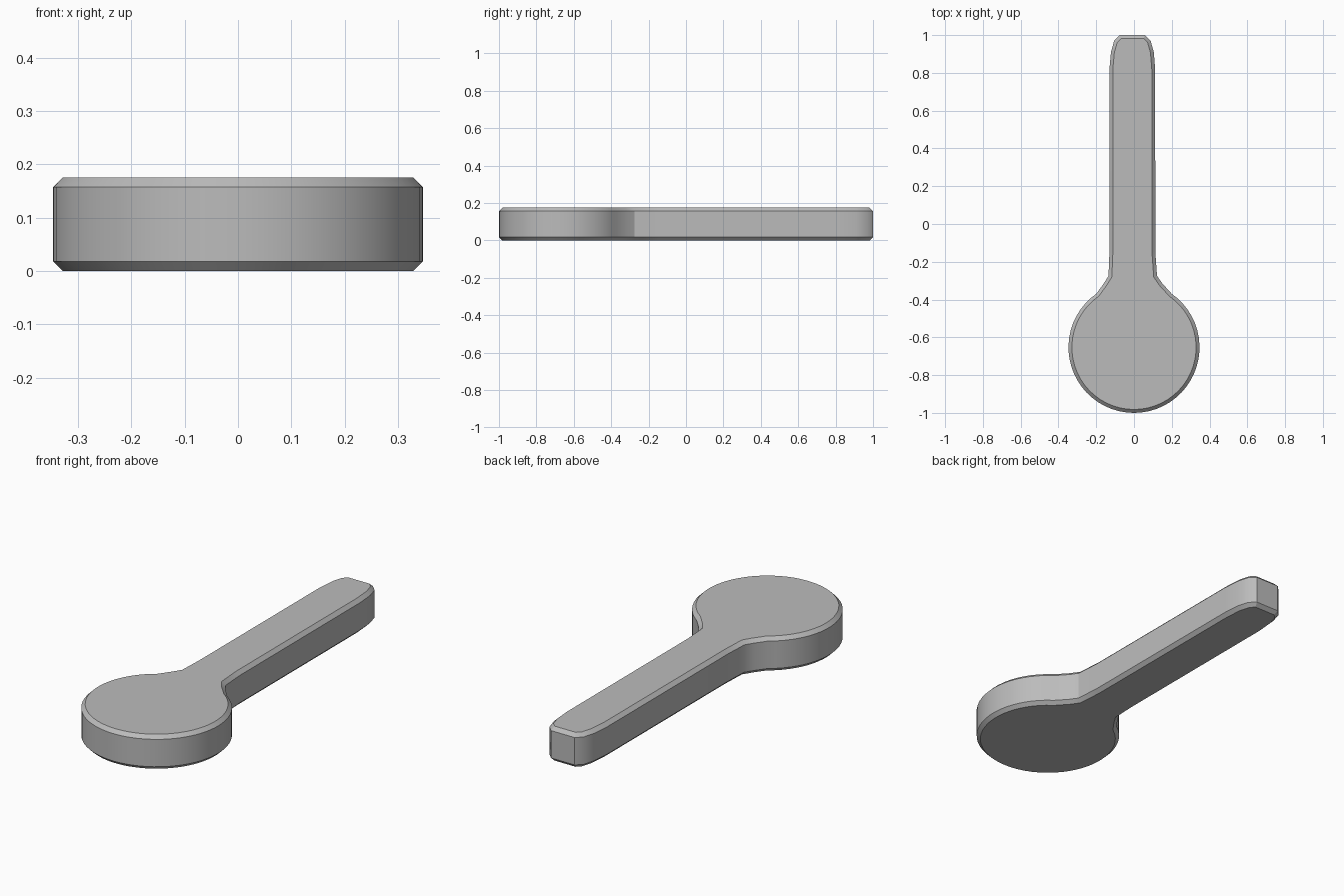
import bpy, bmesh
from math import sin, cos, radians

cube = bpy.data.objects.get("Cube")
if cube:
    bpy.data.objects.remove(cube, do_unlink=True)

HEIGHT = 0.175
RADIUS = 0.347
HEAD_Y = -0.653

# Plain grey finish
grey = bpy.data.materials.new("plain grey")
grey.use_nodes = True
colour = (0.5, 0.5, 0.5, 1)
grey.diffuse_color = colour
grey.node_tree.nodes["Principled BSDF"].inputs["Base Color"].default_value = colour

# Outline: round head, short flared neck, straight handle with a rounded tip
right_side = [(0.15, -0.315), (0.122, -0.275), (0.113, -0.15), (0.112, 0.82),
              (0.105, 0.91), (0.088, 0.97), (0.058, 1.0)]
left_side = [(-0.075, 1.0), (-0.105, 0.97), (-0.122, 0.91), (-0.13, 0.82),
             (-0.13, -0.15), (-0.135, -0.275), (-0.16, -0.315)]
STEPS = 44
head = []
for i in range(STEPS + 1):
    a = radians(125 + 290 * i / STEPS)
    head.append((RADIUS * cos(a), HEAD_Y + RADIUS * sin(a)))
outline = head + right_side + left_side

# Extrude the outline and soften the upper and lower rims
bm = bmesh.new()
base = bm.faces.new([bm.verts.new((x, y, 0)) for x, y in outline])
top = bmesh.ops.extrude_face_region(bm, geom=[base], use_keep_orig=True)["geom"]
bmesh.ops.translate(bm, vec=(0, 0, HEIGHT),
                    verts=[g for g in top if isinstance(g, bmesh.types.BMVert)])
bmesh.ops.recalc_face_normals(bm, faces=bm.faces[:])
rims = [e for e in bm.edges if abs(e.verts[0].co.z - e.verts[1].co.z) < 0.001]
bmesh.ops.bevel(bm, geom=rims, offset=0.018, segments=1, affect='EDGES')
bmesh.ops.recalc_face_normals(bm, faces=bm.faces[:])

mesh = bpy.data.meshes.new("paddle_body")
bm.to_mesh(mesh)
bm.free()
mesh.materials.append(grey)
paddle = bpy.data.objects.new("paddle_body", mesh)
bpy.context.collection.objects.link(paddle)

# Smooth walls, crisp rims
bpy.ops.object.select_all(action='DESELECT')
paddle.select_set(True)
bpy.context.view_layer.objects.active = paddle
bpy.ops.object.shade_smooth_by_angle(angle=radians(30))
